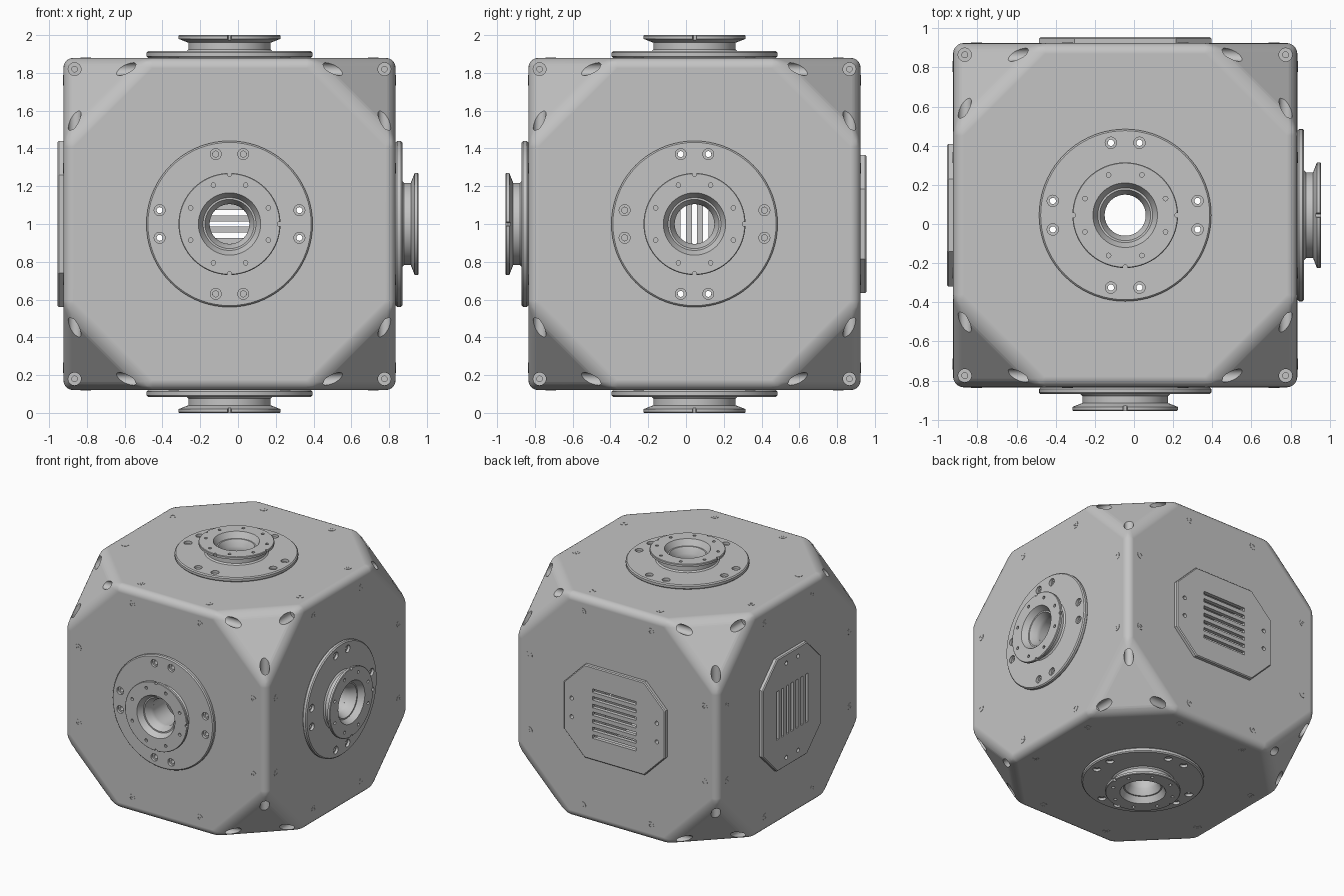
import bpy, bmesh, math
from mathutils import Matrix, Vector

cube = bpy.data.objects.get("Cube")
if cube:
    bpy.data.objects.remove(cube, do_unlink=True)

CENTRE = Vector((-0.045, 0.045, 1.0))
HALF = 0.88          # half width of the chamber
HUB, PLATE = 0.12, 0.03

# One colour for the whole chamber
grey = bpy.data.materials.new("machined_grey")
grey.use_nodes = True
colour = (0.55, 0.55, 0.55, 1)
grey.diffuse_color = colour
grey.node_tree.nodes["Principled BSDF"].inputs["Base Color"].default_value = colour


def frame(normal, along):
    """Rotation whose z is the face normal and whose x runs along the face."""
    n, a = Vector(normal), Vector(along)
    return Matrix((a, n.cross(a), n)).transposed().to_4x4()


def make(name, bm):
    bmesh.ops.recalc_face_normals(bm, faces=bm.faces)
    mesh = bpy.data.meshes.new(name)
    bm.to_mesh(mesh)
    bm.free()
    mesh.materials.append(grey)
    ob = bpy.data.objects.new(name, mesh)
    bpy.context.collection.objects.link(ob)
    return ob


def activate(ob):
    bpy.ops.object.select_all(action='DESELECT')
    ob.select_set(True)
    bpy.context.view_layer.objects.active = ob


def cut(ob, cutter_bm):
    """Subtract the shapes in cutter_bm from ob and discard the cutter."""
    cutter = make("cutter", cutter_bm)
    cutter.hide_render = True
    mod = ob.modifiers.new("cut", 'BOOLEAN')
    mod.operation, mod.solver, mod.object = 'DIFFERENCE', 'EXACT', cutter
    activate(ob)
    bpy.ops.object.modifier_apply(modifier=mod.name)
    bpy.data.objects.remove(cutter, do_unlink=True)


def finish(ob, angle=30):
    activate(ob)
    bpy.ops.object.shade_smooth_by_angle(angle=math.radians(angle))
    mod = ob.modifiers.new("even_shading", 'WEIGHTED_NORMAL')
    mod.keep_sharp = True


def lathe(bm, profile, matrix=Matrix(), steps=24, closed=False):
    """Turn an (r, z) profile about local z and add it to bm."""
    tmp = bmesh.new()
    vs = [tmp.verts.new((r, 0, z)) for r, z in profile]
    pairs = list(zip(vs, vs[1:])) + ([(vs[-1], vs[0])] if closed else [])
    es = [tmp.edges.new(p) for p in pairs]
    bmesh.ops.spin(tmp, geom=vs + es, axis=(0, 0, 1), cent=(0, 0, 0),
                   angle=math.tau, steps=steps, use_merge=True)
    bmesh.ops.remove_doubles(tmp, verts=tmp.verts, dist=1e-5)
    tmp.transform(matrix)
    mesh = bpy.data.meshes.new("tmp")
    tmp.to_mesh(mesh)
    tmp.free()
    bm.from_mesh(mesh)
    bpy.data.meshes.remove(mesh)


def drill(bm, x, y, r, z0, z1, matrix=Matrix(), steps=24):
    lathe(bm, [(0, z0), (r, z0), (r, z1), (0, z1)],
          matrix @ Matrix.Translation((x, y, 0)), steps)


def box(bm, matrix, loc, size):
    bmesh.ops.create_cube(bm, size=1, matrix=matrix @ Matrix.Translation(loc)
                          @ Matrix.Diagonal((*size, 1)))


def truncated_cube(half, corner, rounding=0):
    bm = bmesh.new()
    bmesh.ops.create_cube(bm, size=2 * half)
    bmesh.ops.bevel(bm, geom=bm.verts[:], offset=corner, affect='VERTICES',
                    segments=1, profile=0.5)
    if rounding:
        bmesh.ops.bevel(bm, geom=bm.edges[:], offset=rounding, affect='EDGES',
                        segments=5, profile=0.5)
    return bm


def signed(a, b):
    return [(sx * a, sy * b) for sx in (-1, 1) for sy in (-1, 1)]


SIDE_BOLTS = signed(0.37, 0.073)
ALL_BOLTS = SIDE_BOLTS + signed(0.073, 0.37)

# Faces with a port flange, and faces with a vent plate: (normal, along)
PORTS = {"front": frame((0, -1, 0), (1, 0, 0)), "left": frame((1, 0, 0), (0, 1, 0)),
         "top": frame((0, 0, 1), (0, -1, 0)), "bottom": frame((0, 0, -1), (0, -1, 0))}
VENTS = {"back": frame((0, 1, 0), (1, 0, 0)), "right": frame((-1, 0, 0), (0, 0, 1))}
FACES = {**PORTS, **VENTS}

# Hollow chamber body
body = make("chamber_body", truncated_cube(HALF, 0.45, 0.055))
cut(body, truncated_cube(HALF - 0.16, 0.4))

# Port bores, vent openings and bolt holes through the walls
holes = bmesh.new()
for m in PORTS.values():
    drill(holes, 0, 0, 0.105, 0.6, 1, m, 48)
    for x, y in ALL_BOLTS:
        drill(holes, x, y, 0.016, 0.6, 1, m, 16)
for m in VENTS.values():
    box(holes, m, (0, 0, 0.8), (0.42, 0.44, 0.4))
    for x, y in SIDE_BOLTS:
        drill(holes, x, y, 0.016, 0.6, 1, m, 16)
cut(body, holes)

# Counterbored holes along the cube edges, opening on the corner triangles
holes = bmesh.new()
counterbore = [(0, 0.36), (0.015, 0.36), (0.015, 0.45), (0.034, 0.45), (0.034, 0.95), (0, 0.95)]
for m in FACES.values():
    for x, y in signed(0.82, 0.82):
        lathe(holes, counterbore, m @ Matrix.Translation((x, y, 0)))
cut(body, holes)
body.location = CENTRE
finish(body)

# Port flange: wide bolt ring, neck, outer disc and stepped bore
bm = bmesh.new()
lathe(bm, [(0.105, 0), (0.432, 0), (0.44, 0.008), (0.44, 0.027), (0.432, 0.035),
           (0.228, 0.035), (0.218, 0.045), (0.218, 0.08), (0.27, 0.1), (0.27, 0.116),
           (0.266, HUB), (0.165, HUB), (0.14, 0.075), (0.13, 0.075), (0.105, 0.03)],
      steps=72, closed=True)
flange = make("front_port_flange", bm)
holes = bmesh.new()
for x, y in ALL_BOLTS:
    lathe(holes, [(0, -0.1), (0.016, -0.1), (0.016, 0.015), (0.029, 0.015),
                  (0.029, 0.06), (0, 0.06)], Matrix.Translation((x, y, 0)))
for x, y in signed(0.206, 0.085) + signed(0.085, 0.206):
    drill(holes, x, y, 0.012, 0.1, 0.2, steps=12)
for x, y in ((0.265, 0), (0, 0.265), (0, -0.265)):
    drill(holes, x, y, 0.012, 0.06, 0.2, steps=12)
cut(flange, holes)
finish(flange)

# Vent plate: chamfered rectangle with slots and four bolt holes
bm = bmesh.new()
w, h, c = 0.44, 0.365, 0.18
outline = [(w, h - c), (w - c, h), (c - w, h), (-w, h - c),
           (-w, c - h), (c - w, -h), (w - c, -h), (w, c - h)]
base = bm.faces.new([bm.verts.new((x, y, 0)) for x, y in outline])
grown = bmesh.ops.extrude_face_region(bm, geom=[base])["geom"]
bmesh.ops.translate(bm, verts=[g for g in grown if isinstance(g, bmesh.types.BMVert)],
                    vec=(0, 0, PLATE))
rim = [e for e in bm.edges if all(v.co.z > PLATE / 2 for v in e.verts)]
bmesh.ops.bevel(bm, geom=rim, offset=0.007, affect='EDGES', segments=1, profile=0.5)
vent = make("back_vent_plate", bm)
holes = bmesh.new()
for i in range(-3, 4):
    box(holes, Matrix(), (0, i * 0.06, 0), (0.38, 0.028, 0.2))
for x, y in SIDE_BOLTS:
    drill(holes, x, y, 0.016, -0.1, 0.1, steps=16)
cut(vent, holes)
finish(vent)

# Set of eight nearly flush screws for one face
bm = bmesh.new()
for x, y in signed(0.295, 0.76) + signed(0.76, 0.295):
    lathe(bm, [(0.011, -0.004), (0.028, -0.004), (0.028, 0.002), (0.011, 0.002)],
          Matrix.Translation((x, y, 0)), 16, closed=True)
    drill(bm, x, y, 0.009, -0.004, 0.001, steps=6)
screws = make("front_screws", bm)
finish(screws)


def place(source, part, sides):
    """Put one copy of source on each listed side, sharing its mesh."""
    for i, (side, m) in enumerate(sides.items()):
        ob = source if i == 0 else source.copy()
        if i:
            bpy.context.collection.objects.link(ob)
        ob.name = f"{side}_{part}"
        ob.matrix_world = Matrix.Translation(CENTRE) @ m @ Matrix.Translation((0, 0, HALF))


place(flange, "port_flange", PORTS)
place(vent, "vent_plate", VENTS)
place(screws, "screws", FACES)
